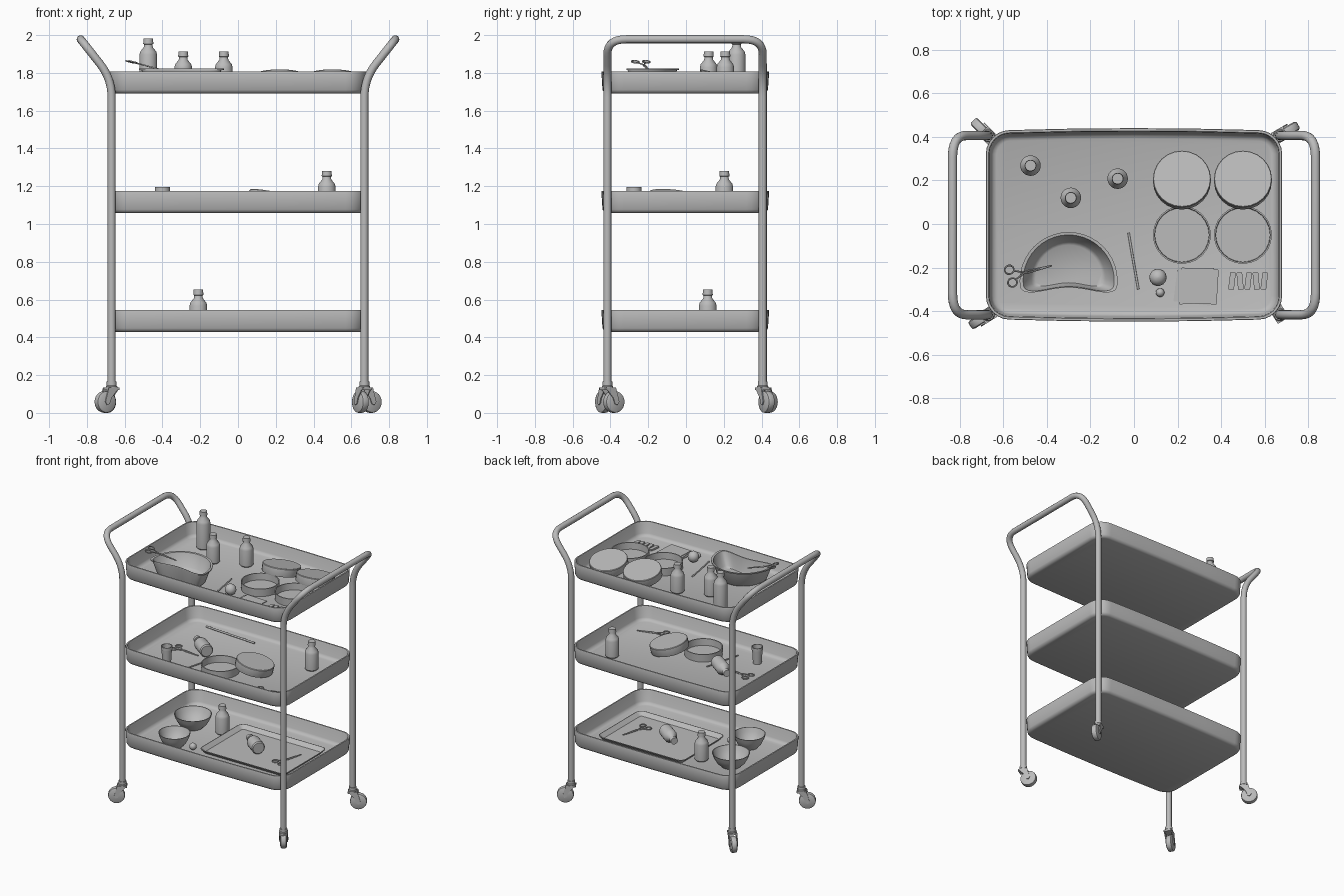
import bpy, bmesh, math
from math import sin, cos, pi, radians
from mathutils import Vector, Matrix

if "Cube" in bpy.data.objects:
    bpy.data.objects.remove(bpy.data.objects["Cube"])

grey = bpy.data.materials.new("plain_grey")
grey.use_nodes = True
GREY = (0.5, 0.5, 0.5, 1)
grey.diffuse_color = GREY
grey.node_tree.nodes["Principled BSDF"].inputs["Base Color"].default_value = GREY


def add(name, mesh, loc, rot, angle=35):
    mesh.materials.clear()
    mesh.materials.append(grey)
    ob = bpy.data.objects.new(name, mesh)
    bpy.context.collection.objects.link(ob)
    ob.location, ob.rotation_euler = loc, rot
    bpy.ops.object.select_all(action='DESELECT')
    ob.select_set(True)
    bpy.context.view_layer.objects.active = ob
    bpy.ops.object.shade_smooth_by_angle(angle=radians(angle))
    return ob


def loft(name, rings, loc=(0, 0, 0), rot=(0, 0, 0), angle=35):
    """Skin a stack of equal-sized rings and cap both ends."""
    bm = bmesh.new()
    rows = [[bm.verts.new(p) for p in ring] for ring in rings]
    n = len(rows[0])
    for a, b in zip(rows, rows[1:]):
        for i in range(n):
            j = (i + 1) % n
            bm.faces.new((a[i], a[j], b[j], b[i]))
    bm.faces.new(rows[0][::-1])
    bm.faces.new(rows[-1])
    bmesh.ops.recalc_face_normals(bm, faces=bm.faces)
    mesh = bpy.data.meshes.new(name)
    bm.to_mesh(mesh)
    bm.free()
    return add(name, mesh, loc, rot, angle)


def turned(name, profile, loc, rot=(0, 0, 0), sides=24):
    """Round part from (radius, height) pairs."""
    rings = [[(r * cos(2 * pi * i / sides), r * sin(2 * pi * i / sides), z)
              for i in range(sides)] for r, z in profile]
    return loft(name, rings, loc, rot)


def rounded(hx, hy, r, z, bulge=0.0, steps=6):
    """Rounded rectangle ring whose long sides bow out slightly."""
    pts = []
    for q, (sx, sy) in enumerate(((1, 1), (-1, 1), (-1, -1), (1, -1))):
        for k in range(steps + 1):
            a = pi / 2 * (q + k / steps)
            pts.append((sx * (hx - r) + r * cos(a), sy * (hy - r) + r * sin(a), z))
        if q in (0, 2):
            pts += [(sx * (hx - r) * f, sy * (hy + bulge * (1 - f * f)), z) for f in (.5, 0, -.5)]
    return pts


def tubes(name, paths, radius, loc=(0, 0, 0), rot=(0, 0, 0), res=4):
    """Round rods along point paths, closed when the ends meet."""
    cu = bpy.data.curves.new(name, 'CURVE')
    cu.dimensions, cu.bevel_depth, cu.bevel_resolution = '3D', radius, res
    cu.use_fill_caps = True
    for path in paths:
        sp = cu.splines.new('POLY')
        sp.points.add(len(path) - 1)
        for p, co in zip(sp.points, path):
            p.co = (*co, 1)
    tmp = bpy.data.objects.new(name + "_path", cu)
    mesh = bpy.data.meshes.new_from_object(tmp)
    bpy.data.objects.remove(tmp)
    return add(name, mesh, loc, rot, 60)


def fillet(points, radii, steps=8):
    """Round the inner corners of a polyline."""
    pts = [Vector(p) for p in points]
    out = [pts[0]]
    for a, b, c, d in zip(pts, pts[1:], pts[2:], radii):
        s, e = b + (a - b).normalized() * d, b + (c - b).normalized() * d
        for k in range(steps + 1):
            t = k / steps
            out.append(s * (1 - t) ** 2 + b * 2 * t * (1 - t) + e * t * t)
    return out + [pts[-1]]


# Small item builders
def bottle(name, x, y, z, h=.21, rot=(0, 0, 0)):
    turned(name, [(.04, 0), (.047, .008), (.047, h - .085), (.042, h - .068), (.024, h - .045),
                  (.022, h - .03), (.027, h - .028), (.025, h), (.018, h)], (x, y, z), rot)


def open_dish(name, x, y, z):
    turned(name, [(.13, 0), (.133, .058), (.126, .058), (.124, .008)], (x, y, z))


def lid(name, x, y, z, turn):
    turned(name, [(.131, 0), (.133, .004), (.133, .054), (.13, .058)],
           (x, y, z + .03), (-.22, 0, turn))


def bowl(name, x, y, z, r):
    turned(name, [(r * .5, 0), (r * .75, .03), (r * .92, .07), (r, .1), (r * .96, .1),
                  (r * .86, .07), (r * .68, .035), (r * .42, .01)], (x, y, z))


def scissors(name, loc, turn, pitch=0):
    paths = []
    for s in (1, -1):
        paths.append([(.12, 0, 0), (0, s * .005, 0), (-.06, -s * .02, 0)])
        paths.append([(-.08 + .022 * cos(a * pi / 6), -s * .03 + .02 * sin(a * pi / 6), 0)
                      for a in range(13)])
    tubes(name, paths, .004, loc, (0, pitch, turn), 1)


def slab(name, x, y, z, sx, sy, sz, turn=0):
    loft(name, [rounded(sx / 2, sy / 2, .003, h, 0, 1) for h in (0, sz)], (x, y, z), (0, 0, turn))


# Three deep trays
TRAYS = {"top": 1.69, "middle": 1.057, "bottom": .428}
for label, z in TRAYS.items():
    steps = [(.03, 0), (.015, .006), (.006, .02), (0, .112), (.002, .118), (.012, .118),
             (.016, .11), (.024, .035), (.034, .02), (.05, .014)]
    loft(label + "_tray", [rounded(.68 - i, .435 - i, .11 - i, h, .009) for i, h in steps],
         (0, -.004, z), angle=60)

# Legs flowing into the push handles, one frame per end
YF, YB = -.416, .406
for s, side in ((1, "left"), (-1, "right")):
    corners = [(s * .669, YF, .13), (s * .669, YF, 1.77), (s * .833, YF, 1.978),
               (s * .833, YB, 1.978), (s * .669, YB, 1.77), (s * .669, YB, .13)]
    tubes(side + "_leg_and_handle", [fillet(corners, (.1, .1, .1, .1))], .0215)

# Swivel casters, each trailing its own way
for name, x, y, turn in (("front_left", .669, YF, 122), ("front_right", -.669, YF, 212),
                         ("back_left", .669, YB, 30), ("back_right", -.669, YB, 135)):
    loc, rot = (x, y, 0), (0, 0, radians(turn))
    turned(name + "_caster_stem", [(.03, .125), (.03, .14), (.026, .145), (.026, .165)], loc)
    profile = [(.046, -.022), (.056, -.017), (.058, -.01), (.058, .01), (.056, .017), (.046, .022)]
    wheel = [[(.04 + r * cos(k * pi / 12), w, .058 + r * sin(k * pi / 12)) for k in range(24)]
             for r, w in profile]
    loft(name + "_wheel", wheel, loc, rot)
    side = [(-.03, .135), (.035, .135), (.056, .06), (.046, .042), (.03, .048), (.018, .08)]
    for s in (1, -1):
        loft(name + "_fork", [[(px, s * w, pz) for px, pz in side] for w in (.024, .03)], loc, rot)
    slab(name + "_fork_top", x, y, .122, .064, .06, .012, radians(turn))

# Top tray contents
F1, F2, F3 = (z + .014 for z in TRAYS.values())
bottle("tall_bottle", -.475, .268, F1, .277)
bottle("short_bottle", -.29, .12, F1)
bottle("short_bottle", -.075, .208, F1)


def kidney(scale, z, n=40):
    pts = []
    for i in range(n):
        c, s = cos(2 * pi * i / n), sin(2 * pi * i / n)
        y = .225 * s if s > 0 else -.075 * abs(s) ** .5 + .045 * s ** 4
        pts.append((.225 * c * scale, .04 + (y - .04) * scale, z))
    return pts


loft("kidney_dish", [kidney(k, z) for k, z in ((.72, 0), (.78, .012), (.94, .11), (1, .112),
                                             (1, .12), (.93, .118), (.76, .022), (.68, .01))],
     (-.3, -.262, F1), angle=50)
scissors("dish_scissors", (-.49, -.22, F1 + .135), .25, .25)
for x in (.22, .5):
    open_dish("open_dish", x, -.05, F1)
    lid("leaning_lid", x, .195, F1, 0)
tubes("thermometer", [[(-.025, -.04, 0), (-.01, -.13, 0), (.02, -.3, 0)]], .005, (0, 0, F1 + .005))
for r, x, y in ((.04, .11, -.245), (.02, .12, -.315)):
    turned("cotton_ball", [(max(r * sin(k * pi / 8), .001), r - r * cos(k * pi / 8))
                           for k in range(9)], (x, y, F1), sides=14)
for k, turn in enumerate((-.12, .05, -.06)):
    slab("gauze_sheet", .275 + k * .012, -.285, F1 + k * .005, .17, .16, .004, turn)
for k in range(5):
    slab("clip", .45 + k * .037, -.262, F1, .026, .08, .012, (-.12, .1)[k % 2])

# Middle tray contents
bottle("middle_bottle", .47, .203, F2)
bottle("lying_bottle", -.22, -.055, F2 + .048, .21, (0, pi / 2, radians(144)))
open_dish("open_dish", -.02, -.18, F2)
lid("leaning_lid", .18, -.07, F2, radians(-61))
turned("cup", [(.03, 0), (.036, .1), (.04, .102), (.04, .124), (.034, .124), (.028, .01)],
       (-.4, -.275, F2))
tubes("scalpel", [[(-.5, .34, 0), (-.08, .31, 0)]], .007, (0, 0, F2 + .007))
tubes("probe", [[(-.23, -.29, 0), (-.16, -.02, 0)]], .005, (0, 0, F2 + .005))
scissors("middle_scissors", (-.4, -.06, F2 + .005), -.1)
scissors("middle_scissors", (.45, -.26, F2 + .005), .3)

# Bottom tray contents
bottle("bottom_bottle", -.21, .115, F3)
bowl("large_bowl", -.43, .08, F3, .13)
bowl("small_bowl", -.36, -.24, F3, .11)
turned("cotton_ball", [(max(.025 * sin(k * pi / 8), .001), .025 - .025 * cos(k * pi / 8))
                       for k in range(9)], (-.22, -.22, F3), sides=14)
loft("instrument_tray", [rounded(.36 - i, .26 - i, .05 - i, h) for i, h in
                         ((.03, 0), (0, .03), (.006, .032), (.034, .006))], (.2, .01, F3))
bottle("lying_bottle", .2, -.04, F3 + .054, .19, (0, pi / 2, radians(144)))
scissors("bottom_scissors", (.41, 0, F3 + .012), 1.3)
